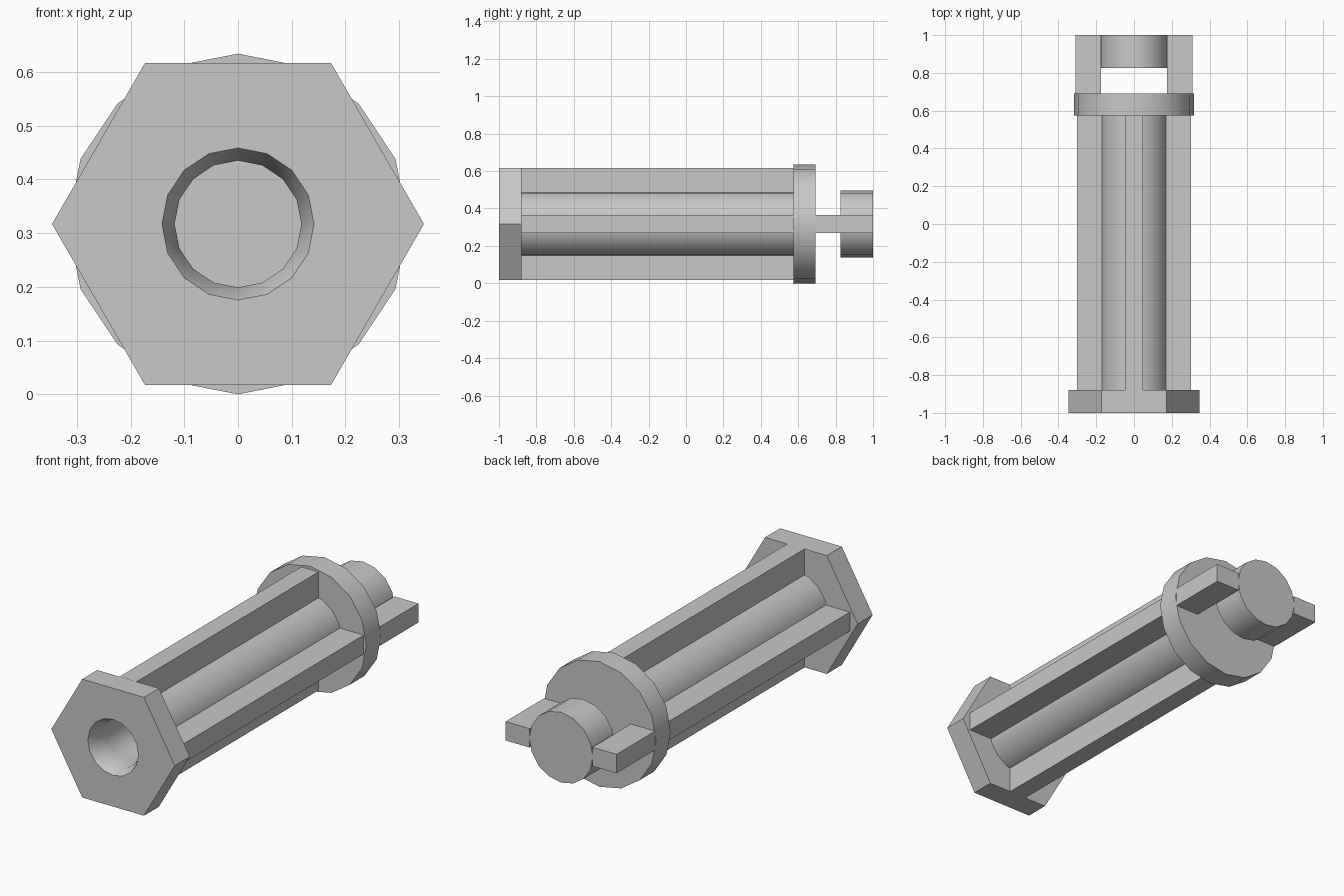
import bpy
import bmesh
import math

if "Cube" in bpy.data.objects:
    bpy.data.objects.remove(bpy.data.objects["Cube"], do_unlink=True)

AXIS_Z = 0.317          # height of the long axis
FLANGE_R = 0.317
CORE_R = 0.178
RIB_HALF = 0.048        # half thickness of ribs and lugs
HEAD_BACK, FLANGE_FRONT, FLANGE_BACK = -0.88, 0.575, 0.692

grey = bpy.data.materials.new("plain_grey")
grey.use_nodes = True
colour = (0.58, 0.58, 0.58, 1)
grey.diffuse_color = colour
grey.node_tree.nodes["Principled BSDF"].inputs["Base Color"].default_value = colour


def finish(name, bm):
    bmesh.ops.recalc_face_normals(bm, faces=bm.faces)
    mesh = bpy.data.meshes.new(name)
    bm.to_mesh(mesh)
    bm.free()
    mesh.materials.append(grey)
    obj = bpy.data.objects.new(name, mesh)
    bpy.context.collection.objects.link(obj)
    return obj


def turned(name, profile, sides=16):
    """Closed solid turned about the long axis; profile holds (y, radius) pairs."""
    bm = bmesh.new()
    rings = []
    for y, r in profile:
        angles = [math.tau * i / sides for i in range(sides)]
        rings.append([bm.verts.new((r * math.cos(a), y, AXIS_Z + r * math.sin(a)))
                      for a in angles])
    for a, b in zip(rings, rings[1:]):
        for i in range(sides):
            j = (i + 1) % sides
            bm.faces.new((a[i], a[j], b[j], b[i]))
    bm.faces.new(rings[0])
    bm.faces.new(rings[-1])
    return finish(name, bm)


def box(name, x, y, z):
    bm = bmesh.new()
    bmesh.ops.create_cube(bm, size=1)
    for v in bm.verts:
        v.co = [lo + (c + 0.5) * (hi - lo) for c, (lo, hi) in zip(v.co, (x, y, z))]
    return finish(name, bm)


def smooth(obj):
    bpy.ops.object.select_all(action="DESELECT")
    obj.select_set(True)
    bpy.context.view_layer.objects.active = obj
    bpy.ops.object.shade_smooth_by_angle(angle=math.radians(30))


# Hexagonal head, hollow core and collar
head = turned("hex_head", [(-1, 0.346), (HEAD_BACK, 0.346)], sides=6)
core = turned("core_tube", [(HEAD_BACK, CORE_R), (FLANGE_FRONT, CORE_R)])
flange = turned("collar", [(FLANGE_FRONT, FLANGE_R), (FLANGE_BACK, FLANGE_R)])
end_plug = turned("end_plug", [(0.825, CORE_R), (1, CORE_R)])

# Chamfered blind bore through the head and core
bore = turned("bore_cutter", [(-1.02, 0.151), (-0.95, 0.118), (0.54, 0.118)])
for part in (head, core):
    cut = part.modifiers.new("bore", "BOOLEAN")
    cut.operation = "DIFFERENCE"
    cut.solver = "EXACT"
    cut.object = bore
    bpy.ops.object.select_all(action="DESELECT")
    part.select_set(True)
    bpy.context.view_layer.objects.active = part
    bpy.ops.object.modifier_apply(modifier=cut.name)
bpy.data.objects.remove(bore, do_unlink=True)

for part in (head, core, flange, end_plug):
    smooth(part)

# Four lengthwise ribs and two side lugs that carry the plug
thin = (-RIB_HALF, RIB_HALF)
span = (HEAD_BACK, FLANGE_FRONT)
for side, name in ((1, "left"), (-1, "right")):
    level = (AXIS_Z - RIB_HALF, AXIS_Z + RIB_HALF)
    reach = sorted((side * 0.15, side * 0.302))
    box(name + "_rib", reach, span, level)
    lug = sorted((side * 0.176, side * 0.311))
    box(name + "_lug", lug, (FLANGE_BACK, 1), level)
for side, name in ((1, "top"), (-1, "bottom")):
    reach = sorted((AXIS_Z + side * 0.15, AXIS_Z + side * 0.3))
    box(name + "_rib", thin, span, reach)
